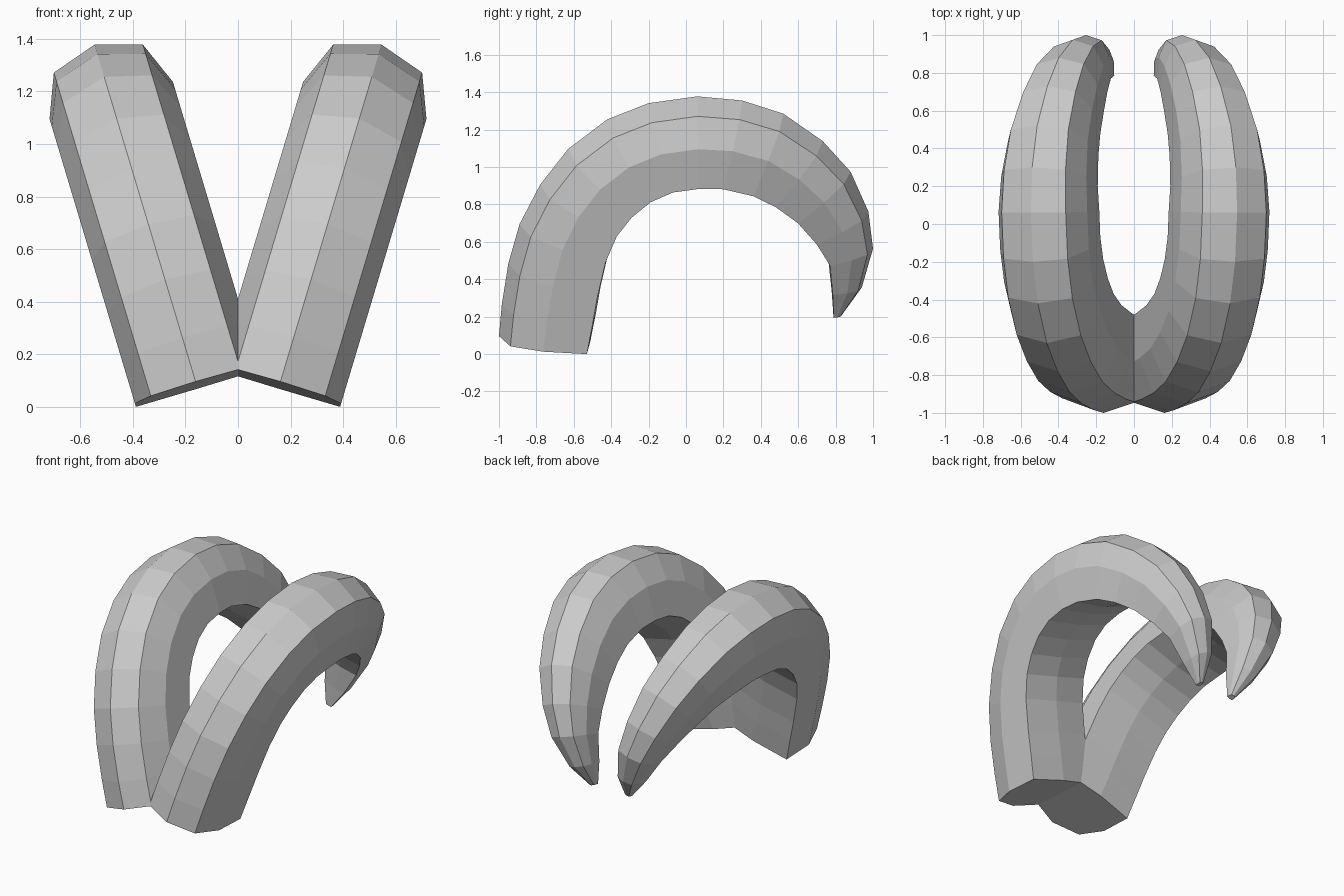
import bpy, bmesh, math

if "Cube" in bpy.data.objects:
    bpy.data.objects.remove(bpy.data.objects["Cube"])

TILT = math.radians(16.7)      # each horn leans outward in a flat plane
C, S = math.cos(TILT), math.sin(TILT)

# Rings along the horn: outer y, outer u, inner y, inner u, centre v, half width
RINGS = [
    (-1.0, .145, -.53, .118, .125, .245), (-.985, .32, -.50, .28, .125, .245),
    (-.95, .55, -.475, .43, .125, .245), (-.89, .77, -.43, .63, .125, .245),
    (-.78, .99, -.37, .775, .125, .245), (-.63, 1.19, -.29, .88, .125, .245),
    (-.42, 1.355, -.19, .965, .125, .245), (-.2, 1.445, -.07, 1.02, .125, .245),
    (.06, 1.483, .07, 1.04, .125, .245), (.3, 1.46, .2, 1.035, .125, .235),
    (.52, 1.385, .36, .99, .12, .22), (.73, 1.23, .48, .92, .11, .20),
    (.88, 1.055, .60, .82, .10, .18), (.975, .83, .70, .69, .09, .15),
    (1.0, .62, .77, .56, .08, .12), (.94, .40, .785, .38, .07, .075),
    (.83, .24, .79, .235, .065, .02),
]
# Cross-section: sideways (in half widths), depth from outer to inner side
SECTION = [(-.72, .12), (0, 0), (.73, .13), (1, .5), (1, 1), (0, 1.04), (-1, 1), (-1, .5)]

mat = bpy.data.materials.new("grey_horn")
mat.diffuse_color = (.6, .6, .6, 1)
mat.use_nodes = True
mat.node_tree.nodes["Principled BSDF"].inputs["Base Color"].default_value = mat.diffuse_color


def make_horn(name, side):
    bm = bmesh.new()
    rings = []
    for yo, uo, yi, ui, vc, w in RINGS:
        ring = []
        for a, t in SECTION:
            v, y, u = vc + a * w, yo + (yi - yo) * t, uo + (ui - uo) * t
            ring.append(bm.verts.new((side * (v * C + u * S), y, u * C - v * S)))
        rings.append(ring)
    n = len(SECTION)
    for r, q in zip(rings, rings[1:]):
        for i in range(n):
            j = (i + 1) % n
            bm.faces.new((r[i], r[j], q[j], q[i]))
    # root and tip caps
    bm.faces.new(rings[0])
    bm.faces.new(rings[-1])
    bmesh.ops.recalc_face_normals(bm, faces=bm.faces)
    # trim the root where the two horns meet
    bmesh.ops.bisect_plane(bm, geom=bm.verts[:] + bm.edges[:] + bm.faces[:],
                           plane_co=(0, 0, 0), plane_no=(side, 0, 0), clear_inner=True)
    low = min(v.co.z for v in bm.verts)
    for v in bm.verts:
        v.co.z -= low
    me = bpy.data.meshes.new(name)
    bm.to_mesh(me)
    bm.free()
    me.materials.append(mat)
    bpy.context.collection.objects.link(bpy.data.objects.new(name, me))


make_horn("right_horn", 1)
make_horn("left_horn", -1)
